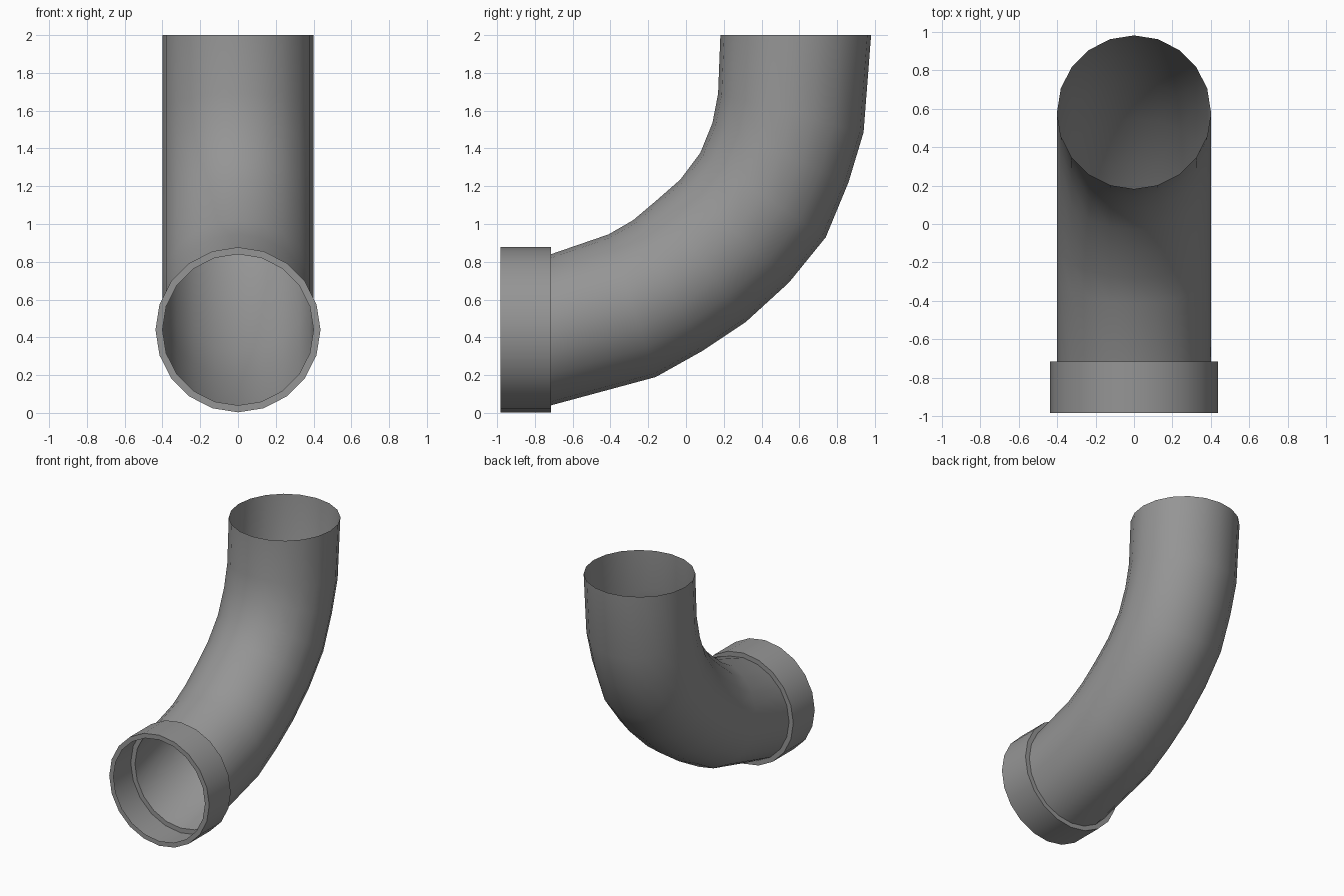
import bpy, bmesh, math
from mathutils import Vector

if "Cube" in bpy.data.objects:
    bpy.data.objects.remove(bpy.data.objects["Cube"])

SIDES = 20

# dark grey pipe colour
grey = bpy.data.materials.new("dark_grey")
grey.diffuse_color = (0.3, 0.3, 0.3, 1)
grey.use_nodes = True
grey.node_tree.nodes["Principled BSDF"].inputs["Base Color"].default_value = grey.diffuse_color


def ring(bm, outer, inner, rx):
    """Ring of vertices through an outer-bend and inner-bend point (y, z)."""
    o, i = Vector((0, *outer)), Vector((0, *inner))
    mid, half = (o + i) / 2, (o - i) / 2
    verts = []
    for k in range(SIDES):
        a = 2 * math.pi * k / SIDES
        verts.append(bm.verts.new(mid + half * math.cos(a) + Vector((rx * math.sin(a), 0, 0))))
    return verts


def skin(name, rings):
    """Bridge consecutive rings into one open tube."""
    bm = bmesh.new()
    loops = [ring(bm, *r) for r in rings]
    for a, b in zip(loops, loops[1:]):
        for k in range(SIDES):
            n = (k + 1) % SIDES
            bm.faces.new((a[k], a[n], b[n], b[k]))
    bmesh.ops.recalc_face_normals(bm, faces=bm.faces)
    # make sure the outside of the tube faces outwards
    face = max(bm.faces, key=lambda f: f.calc_center_median().x)
    if face.normal.x < 0:
        bmesh.ops.reverse_faces(bm, faces=bm.faces)
    mesh = bpy.data.meshes.new(name)
    bm.to_mesh(mesh)
    bm.free()
    mesh.materials.append(grey)
    obj = bpy.data.objects.new(name, mesh)
    bpy.context.collection.objects.link(obj)
    bpy.ops.object.select_all(action='DESELECT')
    obj.select_set(True)
    bpy.context.view_layer.objects.active = obj
    bpy.ops.object.shade_smooth_by_angle(angle=math.radians(35))


# curved pipe: (outer-bend point, inner-bend point) for each ring, as (y, z)
bend = [
    ((-0.715, 0.04), (-0.715, 0.84)),
    ((-0.16, 0.19), (-0.41, 0.945)),
    ((0.09, 0.33), (-0.28, 1.02)),
    ((0.315, 0.48), (-0.15, 1.13)),
    ((0.545, 0.69), (-0.03, 1.235)),
    ((0.74, 0.93), (0.075, 1.375)),
    ((0.86, 1.22), (0.14, 1.535)),
    ((0.94, 1.485), (0.17, 1.69)),
    ((0.98, 2.0), (0.182, 2.0)),
]
skin("bent_pipe", [(o, i, 0.4) for o, i in bend])

# socket collar: back step, outer wall, front lip
profile = [(-0.715, 0.4), (-0.715, 0.437), (-0.983, 0.437), (-0.983, 0.4)]
skin("collar", [((y, 0.44 - r), (y, 0.44 + r), r) for y, r in profile])
